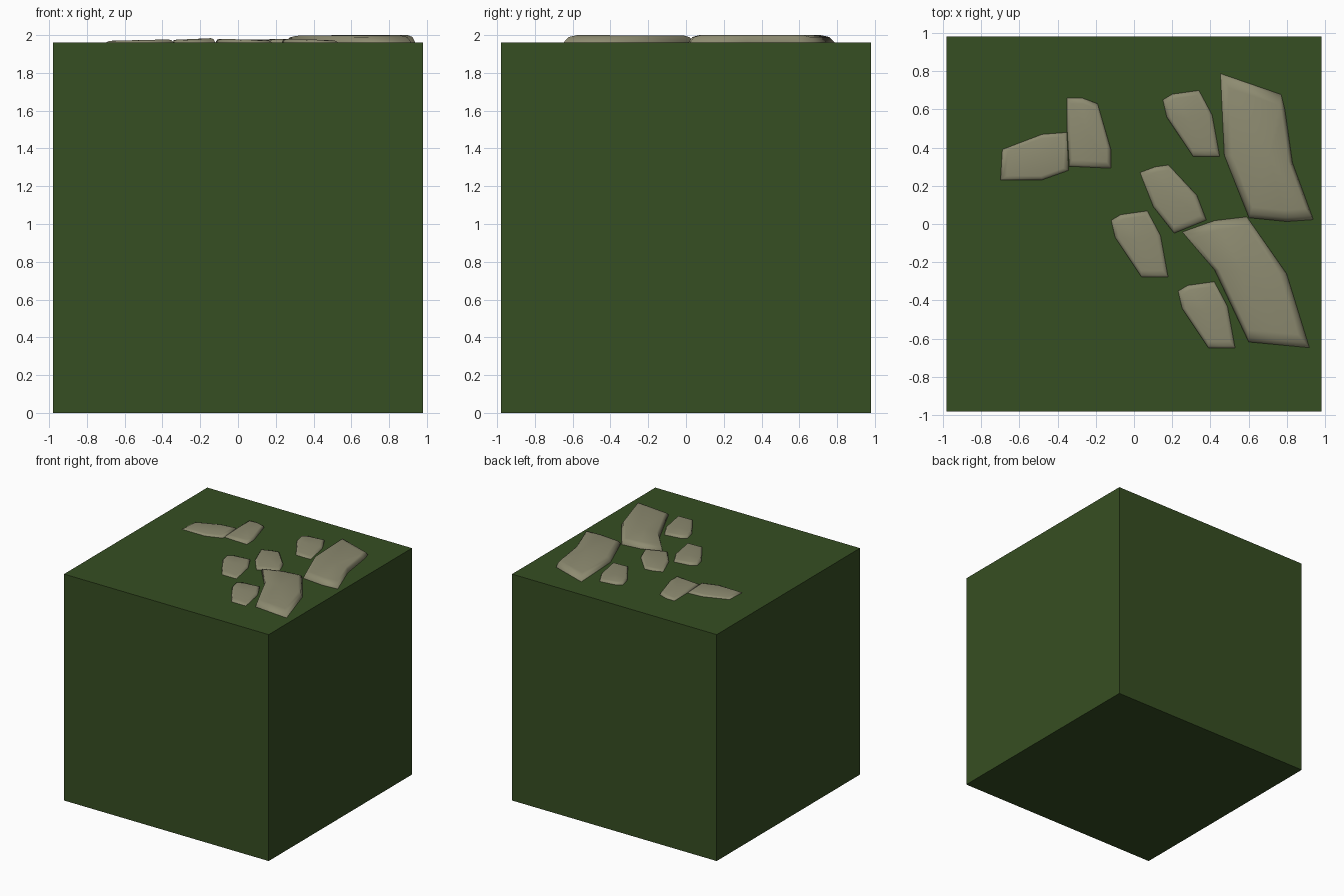
import bpy
import bmesh
from mathutils import Vector

GROUND = 1.96   # top of the grass block


def make_material(name, colour):
    material = bpy.data.materials.new(name)
    material.use_nodes = True
    material.diffuse_color = (*colour, 1)
    shader = next(n for n in material.node_tree.nodes if n.type == 'BSDF_PRINCIPLED')
    shader.inputs['Base Color'].default_value = (*colour, 1)
    shader.inputs['Roughness'].default_value = 0.9
    return material


def add_object(name, bm, material, smooth):
    bmesh.ops.recalc_face_normals(bm, faces=bm.faces)
    for face in bm.faces:
        face.smooth = smooth
    mesh = bpy.data.meshes.new(name)
    bm.to_mesh(mesh)
    bm.free()
    mesh.materials.append(material)
    obj = bpy.data.objects.new(name, mesh)
    bpy.context.collection.objects.link(obj)
    return obj


def add_stone(name, height, tilt, outline):
    """Low rounded slab: rings of the outline shrink as they rise.
    A positive tilt lifts the +x side, a negative one the -x side."""
    bm = bmesh.new()
    centre = sum((Vector(p) for p in outline), Vector((0, 0))) / len(outline)
    reach = max(abs(x - centre.x) for x, y in outline)
    rings = []
    for scale, rise in ((1, -0.2), (0.985, 0.15), (0.93, 0.75), (0.82, 1)):
        ring = []
        for point in outline:
            x, y = centre + (Vector(point) - centre) * scale
            lift = 1 + tilt * (x - centre.x) / reach
            z = GROUND + height * rise * (lift if rise > 0 else 1)
            ring.append(bm.verts.new((x, y, z)))
        rings.append(ring)
    count = len(outline)
    for low, high in zip(rings, rings[1:]):
        for i in range(count):
            j = (i + 1) % count
            bm.faces.new((low[i], low[j], high[j], high[i]))
    # crown and closed underside
    crown = bm.verts.new((centre.x, centre.y, GROUND + height))
    for i in range(count):
        bm.faces.new((rings[-1][i], rings[-1][(i + 1) % count], crown))
    bm.faces.new(rings[0][::-1])
    add_object(name, bm, stone_grey, True)


# remove the default object
default = bpy.data.objects.get("Cube")
if default:
    bpy.data.objects.remove(default, do_unlink=True)

grass_green = make_material("grass_green", (0.037, 0.077, 0.016))
stone_grey = make_material("stone_grey", (0.27, 0.26, 0.165))

# grass block
block = bmesh.new()
bmesh.ops.create_cube(block, size=GROUND)
bmesh.ops.translate(block, verts=block.verts, vec=(0, 0, GROUND / 2))
add_object("grass_block", block, grass_green, False)

# two large slabs
add_stone("large_stone_back", 0.04, 0, [
    (0.45, 0.79), (0.77, 0.68), (0.79, 0.60), (0.83, 0.32),
    (0.94, 0.02), (0.80, 0.01), (0.60, 0.03), (0.47, 0.36)])
add_stone("large_stone_front", 0.038, 0.05, [
    (0.25, -0.04), (0.42, 0.02), (0.59, 0.04), (0.80, -0.26),
    (0.92, -0.65), (0.60, -0.62), (0.42, -0.24)])

# pair of stones on the right side
add_stone("side_stone_outer", 0.014, 0.3, [
    (-0.70, 0.23), (-0.69, 0.39), (-0.48, 0.47), (-0.35, 0.48),
    (-0.34, 0.28), (-0.48, 0.23)])
add_stone("side_stone_inner", 0.019, 0.3, [
    (-0.35, 0.66), (-0.27, 0.66), (-0.19, 0.63), (-0.12, 0.39),
    (-0.12, 0.29), (-0.34, 0.30), (-0.35, 0.48)])

# small stones along the large slabs
small = [(-0.14, 0.16), (-0.09, 0.19), (0.05, 0.21), (0.12, 0.08),
         (0.16, -0.14), (0.02, -0.14), (-0.12, 0.07)]
for name, x, y in (("small_stone_back", 0.29, 0.49),
                   ("small_stone_middle", 0.02, -0.14),
                   ("small_stone_front", 0.37, -0.51)):
    add_stone(name, 0.017, -0.3, [(x + px, y + py) for px, py in small])
add_stone("small_stone_centre", 0.018, 0.2, [
    (0.03, 0.27), (0.11, 0.30), (0.18, 0.31), (0.33, 0.15),
    (0.38, 0.02), (0.21, -0.05), (0.10, 0.09)])
